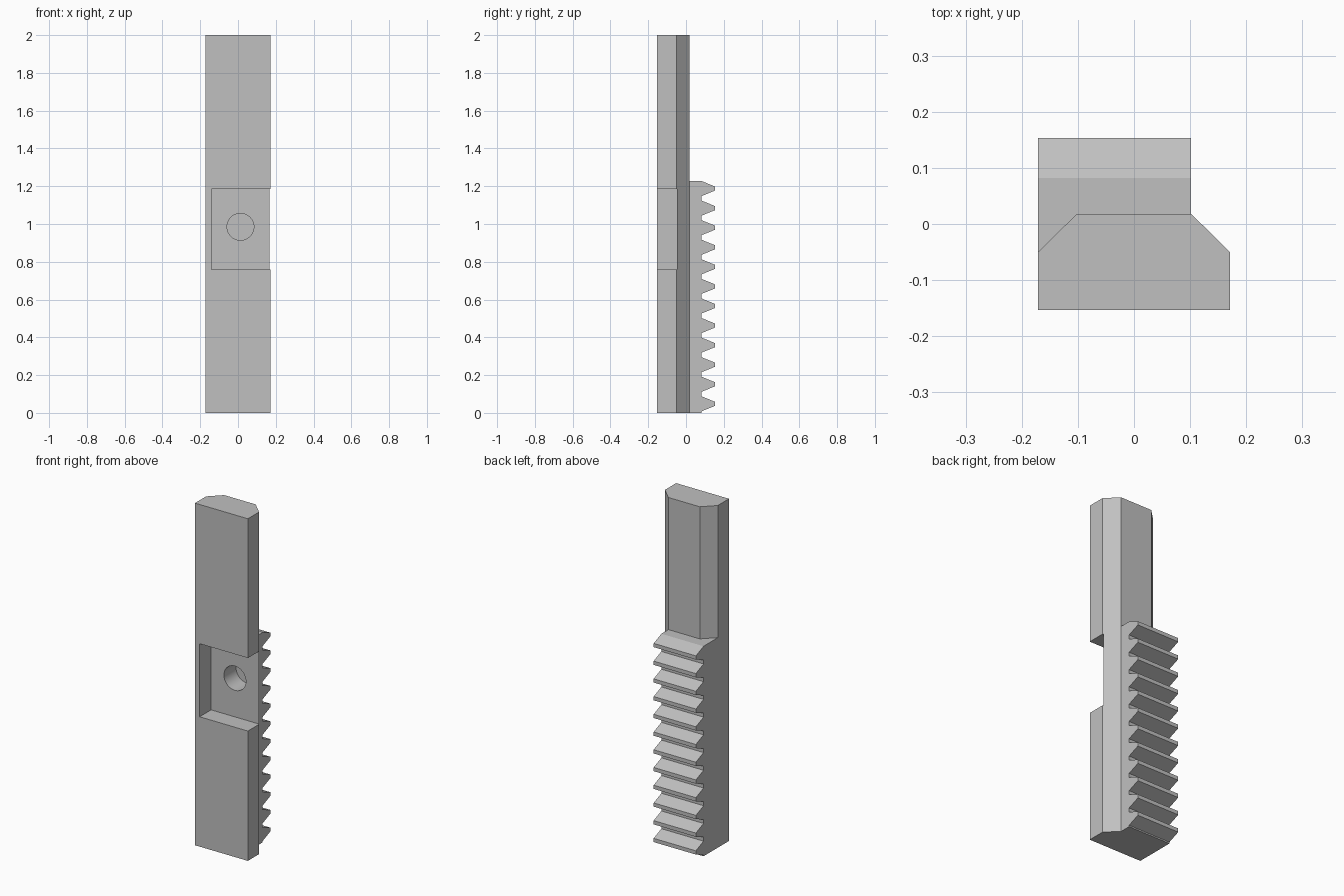
import bpy
import bmesh
import math
from mathutils import Vector, Matrix

old = bpy.data.objects.get("Cube")
if old:
    bpy.data.objects.remove(old, do_unlink=True)

steel = bpy.data.materials.new("plain_grey")
steel.use_nodes = True
grey = (0.53, 0.53, 0.53, 1)
steel.diffuse_color = grey
steel.node_tree.nodes["Principled BSDF"].inputs["Base Color"].default_value = grey


def add_object(name, bm):
    bmesh.ops.recalc_face_normals(bm, faces=bm.faces)
    mesh = bpy.data.meshes.new(name)
    bm.to_mesh(mesh)
    bm.free()
    mesh.materials.append(steel)
    ob = bpy.data.objects.new(name, mesh)
    bpy.context.collection.objects.link(ob)
    return ob


def extrude_profile(name, points, offset):
    bm = bmesh.new()
    face = bm.faces.new([bm.verts.new(p) for p in points])
    new = bmesh.ops.extrude_face_region(bm, geom=[face])["geom"]
    verts = [g for g in new if isinstance(g, bmesh.types.BMVert)]
    bmesh.ops.translate(bm, verts=verts, vec=Vector(offset))
    return add_object(name, bm)


def combine(target, tool, operation):
    tool.hide_render = True
    mod = target.modifiers.new(operation.lower(), 'BOOLEAN')
    mod.operation = operation
    mod.solver = 'EXACT'
    mod.object = tool
    bpy.context.view_layer.objects.active = target
    bpy.ops.object.modifier_apply(modifier=mod.name)
    bpy.data.objects.remove(tool, do_unlink=True)


# Long bar with two chamfered back corners
W, FRONT, SHOULDER, BACK, FLAT = 0.171, -0.153, -0.05, 0.018, 0.102
outline = [(-W, FRONT), (W, FRONT), (W, SHOULDER), (FLAT, BACK), (-FLAT, BACK), (-W, SHOULDER)]
bar = extrude_profile("rack_bar", [(x, y, 0) for x, y in outline], (0, 0, 2))

# Toothed rack block on the lower back
TEETH, PITCH, FIRST = 12, 0.1036, 0.048
ROOT, TIP = 0.082, 0.153
profile = [(SHOULDER, 0), (ROOT, 0)]
for i in range(TEETH):
    z = FIRST + i * PITCH
    profile += [(ROOT, z - 0.04), (TIP, z - 0.011), (TIP, z + 0.011), (ROOT, z + 0.04)]
profile.append((SHOULDER, profile[-1][1]))
rack = extrude_profile("rack_teeth", [(-W, y, z) for y, z in profile], (W + FLAT, 0, 0))
combine(bar, rack, 'UNION')

# Front pocket, open on the left side
FLOOR = -0.047
pocket = extrude_profile(
    "pocket_cutter",
    [(-0.141, -0.3, 0.759), (0.3, -0.3, 0.759), (0.3, -0.3, 1.186), (-0.141, -0.3, 1.186)],
    (0, FLOOR + 0.3, 0))
combine(bar, pocket, 'DIFFERENCE')

# Blind round hole in the pocket floor
END = 0.065
bm = bmesh.new()
bmesh.ops.create_cone(
    bm, cap_ends=True, segments=48, radius1=0.071, radius2=0.071, depth=END + 0.1,
    matrix=Matrix.Translation((0.013, (END - 0.1) / 2, 0.985)) @ Matrix.Rotation(math.pi / 2, 4, 'X'))
combine(bar, add_object("hole_cutter", bm), 'DIFFERENCE')

# Smooth hole wall, crisp edges elsewhere
bpy.ops.object.select_all(action='DESELECT')
bar.select_set(True)
bpy.context.view_layer.objects.active = bar
bpy.ops.object.shade_smooth_by_angle(angle=math.radians(20))
